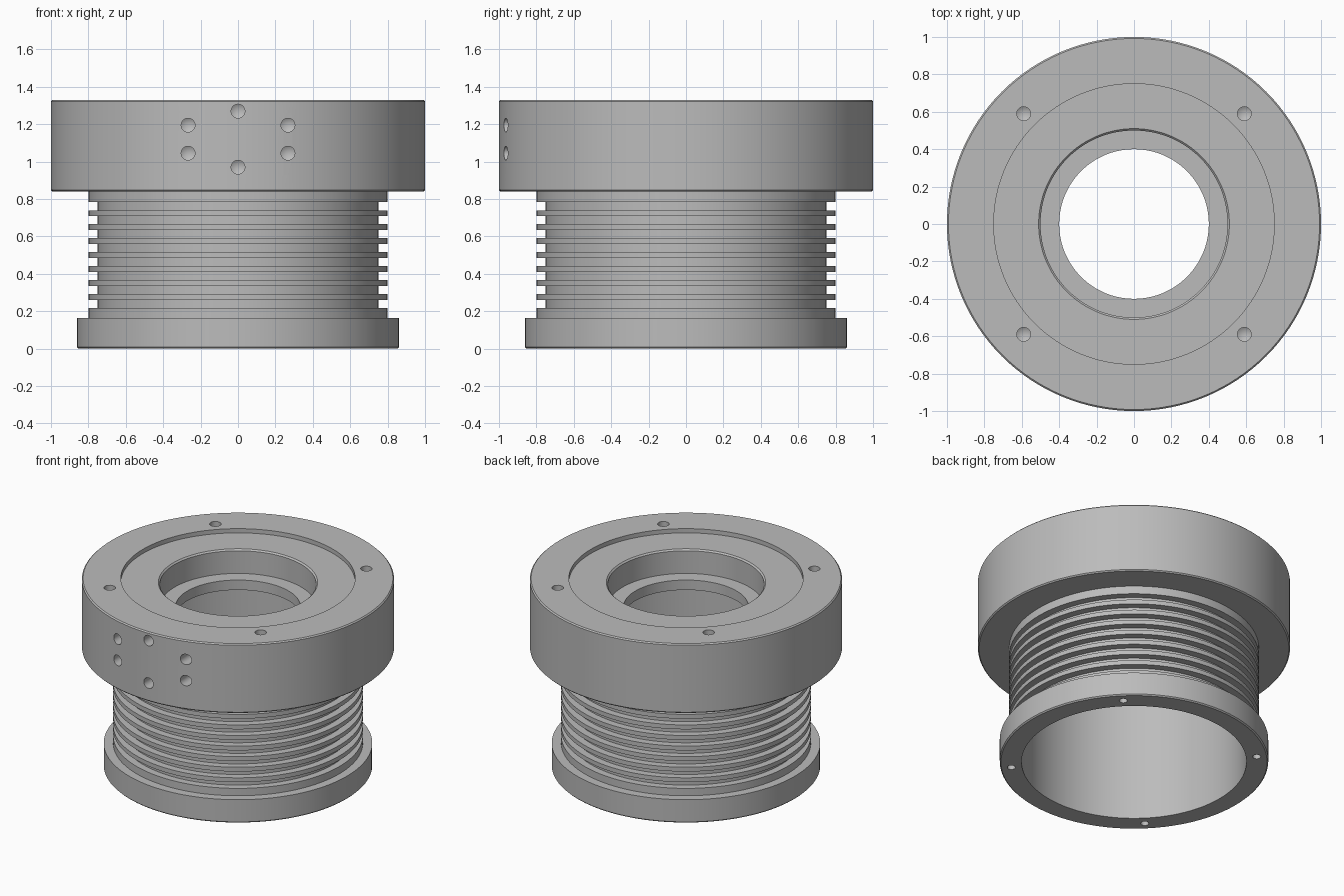
import bpy, bmesh, math
from mathutils import Vector, Matrix

cube = bpy.data.objects.get("Cube")
if cube:
    bpy.data.objects.remove(cube, do_unlink=True)

# One plain metal colour
metal = bpy.data.materials.new("grey_metal")
metal.use_nodes = True
colour = (0.5, 0.5, 0.5, 1)
metal.diffuse_color = colour
metal.node_tree.nodes["Principled BSDF"].inputs["Base Color"].default_value = colour


def lathe(name, profile, segments, closed):
    """Revolve (radius, z) points about z; a closed profile makes a ring."""
    bm = bmesh.new()
    verts = [bm.verts.new((r, 0, z)) for r, z in profile]
    edges = [bm.edges.new(p) for p in zip(verts, verts[1:])]
    if closed:
        edges.append(bm.edges.new((verts[-1], verts[0])))
    bmesh.ops.spin(bm, geom=verts + edges, cent=(0, 0, 0), axis=(0, 0, 1),
                   angle=math.tau, steps=segments, use_duplicate=False)
    bmesh.ops.remove_doubles(bm, verts=bm.verts, dist=1e-5)
    bmesh.ops.recalc_face_normals(bm, faces=bm.faces)
    mesh = bpy.data.meshes.new(name)
    bm.to_mesh(mesh)
    bm.free()
    mesh.materials.append(metal)
    obj = bpy.data.objects.new(name, mesh)
    bpy.context.collection.objects.link(obj)
    return obj


# Outside, bottom to top: foot flange, grooved barrel, head flange
BORE, BARREL, GROOVE, FOOT = 0.72, 0.80, 0.75, 0.86
C = 0.008
profile = [(BORE, 0), (FOOT - C, 0), (FOOT, C), (FOOT, 0.165), (BARREL, 0.165)]
for i in range(8):
    low = 0.217 + i * 0.0747
    high = low + 0.044
    profile += [(BARREL, low), (GROOVE, low), (GROOVE, high), (BARREL, high)]
profile += [(BARREL, 0.84), (1 - C, 0.84), (1, 0.84 + C), (1, 1.33 - C), (1 - C, 1.33)]
# Inside, top to bottom: face recess, counterbore, ledge, main bore
profile += [(0.75, 1.33), (0.75, 1.30), (0.51, 1.30), (0.50, 1.29),
            (0.50, 1.13), (0.40, 1.13), (0.40, 1.06), (BORE, 1.06)]
sleeve = lathe("grooved_flange_sleeve", profile, 128, True)


def drill(position, inward, radius, depth):
    """Cut a blind hole with a conical tip."""
    cutter = lathe("drill_cutter", [(0, -0.05), (radius, -0.05), (radius, depth),
                                    (0, depth + radius * 0.6)], 24, False)
    turn = Vector(inward).to_track_quat('Z', 'Y').to_matrix().to_4x4()
    cutter.data.transform(Matrix.Translation(position) @ turn)
    cutter.hide_render = True
    mod = sleeve.modifiers.new("drill", 'BOOLEAN')
    mod.operation, mod.solver, mod.object = 'DIFFERENCE', 'EXACT', cutter
    bpy.ops.object.modifier_apply(modifier=mod.name)
    bpy.data.objects.remove(cutter, do_unlink=True)


bpy.ops.object.select_all(action='DESELECT')
sleeve.select_set(True)
bpy.context.view_layer.objects.active = sleeve

# Bolt holes on the diagonals of the head and foot
for sx in (-1, 1):
    for sy in (-1, 1):
        drill((sx * 0.59, sy * 0.59, 1.33), (0, 0, -1), 0.037, 0.1)
        drill((sx * 0.558, sy * 0.558, 0), (0, 0, 1), 0.026, 0.1)

# Six holes in the front of the head
for x, dz in ((0, 0.15), (0.267, 0.075), (-0.267, 0.075)):
    for s in (-1, 1):
        y = -math.sqrt(1 - x * x)
        drill((x, y, 1.145 - 0.025 + s * dz), (0, 1, 0), 0.037, 0.1)

bpy.ops.object.shade_smooth_by_angle(angle=math.radians(30))
